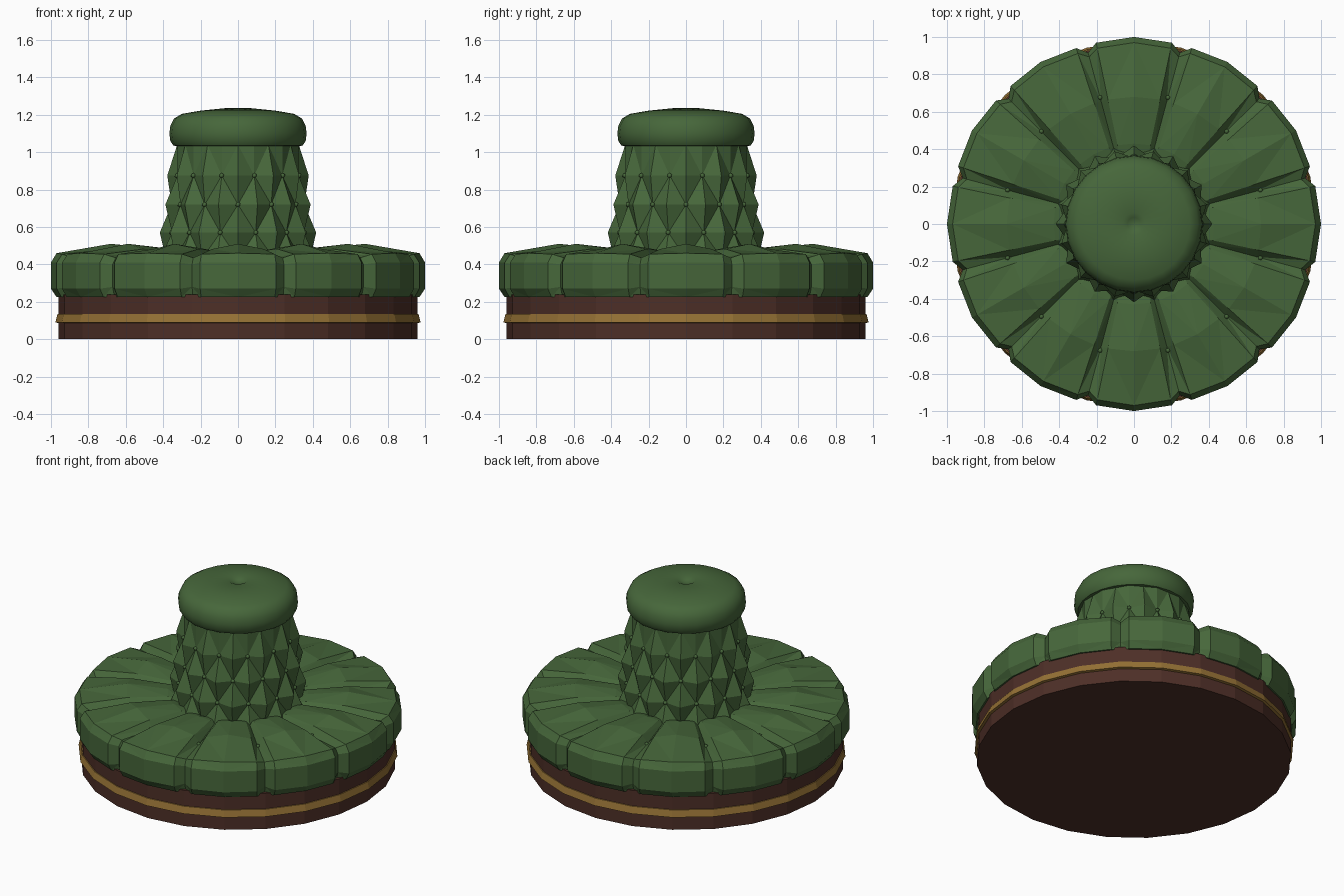
import bpy, bmesh
from math import sin, cos, pi, radians

if "Cube" in bpy.data.objects:
    bpy.data.objects.remove(bpy.data.objects["Cube"], do_unlink=True)


def material(name, rgb):
    m = bpy.data.materials.new(name)
    m.use_nodes = True
    m.diffuse_color = (*rgb, 1)
    m.node_tree.nodes["Principled BSDF"].inputs["Base Color"].default_value = (*rgb, 1)
    return m


green = material("green upholstery", (0.062, 0.135, 0.043))
brown = material("dark brown wood", (0.075, 0.028, 0.020))
gold = material("gold trim", (0.30, 0.165, 0.035))


def polar(r, a, z):
    return (r * cos(a), r * sin(a), z)


def finish(name, bm, mat, smooth=None):
    bmesh.ops.recalc_face_normals(bm, faces=bm.faces)
    mesh = bpy.data.meshes.new(name)
    bm.to_mesh(mesh)
    bm.free()
    mesh.materials.append(mat)
    ob = bpy.data.objects.new(name, mesh)
    bpy.context.collection.objects.link(ob)
    if smooth:
        bpy.ops.object.select_all(action="DESELECT")
        ob.select_set(True)
        bpy.context.view_layer.objects.active = ob
        bpy.ops.object.shade_smooth_by_angle(angle=radians(smooth))
    return ob


def loft(bm, rings, split=None):
    """Skin closed rings of points, cap both ends; split picks the diagonal."""
    vs = [[bm.verts.new(p) for p in ring] for ring in rings]
    n = len(vs[0])
    for j in range(len(vs) - 1):
        for i in range(n):
            k = (i + 1) % n
            a, b, c, d = vs[j][i], vs[j][k], vs[j + 1][k], vs[j + 1][i]
            if split is None:
                bm.faces.new((a, b, c, d))
            elif split(i, j):
                bm.faces.new((a, b, c))
                bm.faces.new((a, c, d))
            else:
                bm.faces.new((a, b, d))
                bm.faces.new((b, c, d))
    bm.faces.new(vs[0])
    bm.faces.new(vs[-1])


def lathe(name, profile, mat, smooth=None, sides=24):
    bm = bmesh.new()
    loft(bm, [[polar(r, 2 * pi * i / sides, z) for i in range(sides)] for r, z in profile])
    return finish(name, bm, mat, smooth)


# Wooden plinth and its flared trim band
lathe("plinth", [(0.96, 0), (0.96, 0.24)], brown)
lathe("trim_band", [(0.955, 0.085), (0.976, 0.09), (0.965, 0.135), (0.955, 0.137)], gold)

# Seat: twelve puffed lobes with a groove between neighbours
# each row: (radius, height) at the lobe middle, lobe edge and groove
seat_rows = [
    ((0.90, 0.225), (0.90, 0.225), (0.90, 0.225)),
    ((0.97, 0.225), (0.965, 0.225), (0.935, 0.23)),
    ((1.00, 0.27), (0.99, 0.27), (0.948, 0.28)),
    ((1.00, 0.41), (0.99, 0.41), (0.948, 0.40)),
    ((0.97, 0.46), (0.96, 0.455), (0.925, 0.435)),
    ((0.68, 0.51), (0.68, 0.482), (0.68, 0.435)),
    ((0.43, 0.485), (0.43, 0.475), (0.43, 0.45)),
    ((0.36, 0.46), (0.36, 0.46), (0.36, 0.45)),
]
rings = []
for mid, edge, groove in seat_rows:
    ring = []
    for k in range(12):
        for (r, z), off in ((groove, -15), (edge, -11.8), (mid, 0), (edge, 11.8)):
            ring.append(polar(r, radians(30 * k + off), z))
    rings.append(ring)
bm = bmesh.new()
loft(bm, rings, lambda i, j: i % 4 in (2, 3))
finish("seat", bm, green)

# Tufted column: a grid alternating pinched button points and puffed peaks
# each row: (height, pinched radius, peak radius)
tuft_rows = [(0.43, 0.385, 0.43), (0.57, 0.365, 0.418), (0.72, 0.355, 0.402),
             (0.875, 0.335, 0.378), (1.04, 0.325, 0.335)]


def pinched(i, j):
    return (i + j) % 2 == 0


bm = bmesh.new()
loft(bm, [[polar(lo if pinched(i, j) else hi, radians(15 * i), z) for i in range(24)]
          for j, (z, lo, hi) in enumerate(tuft_rows)], pinched)
finish("tufted_column", bm, green)


# Buttons on the column and in the seat grooves
def buttons(name, points, size):
    bm = bmesh.new()
    for p in points:
        made = bmesh.ops.create_icosphere(bm, subdivisions=1, radius=size)
        bmesh.ops.translate(bm, verts=made["verts"], vec=p)
    finish(name, bm, green, 60)


buttons("column_buttons", [polar(lo + 0.003, radians(15 * i), z)
                           for j, (z, lo, hi) in enumerate(tuft_rows)
                           for i in range(24) if pinched(i, j) and 0 < j < 4], 0.014)
buttons("seat_buttons", [polar(0.70, radians(30 * k + 15), 0.438) for k in range(12)], 0.014)

# Rounded head cushion with a dimple in the middle
lathe("head_cushion", [(0.30, 1.03), (0.345, 1.035), (0.362, 1.06), (0.367, 1.10), (0.362, 1.14),
                       (0.342, 1.18), (0.30, 1.205), (0.20, 1.222), (0.06, 1.236),
                       (0.035, 1.222), (0.01, 1.215)], green, 40)
